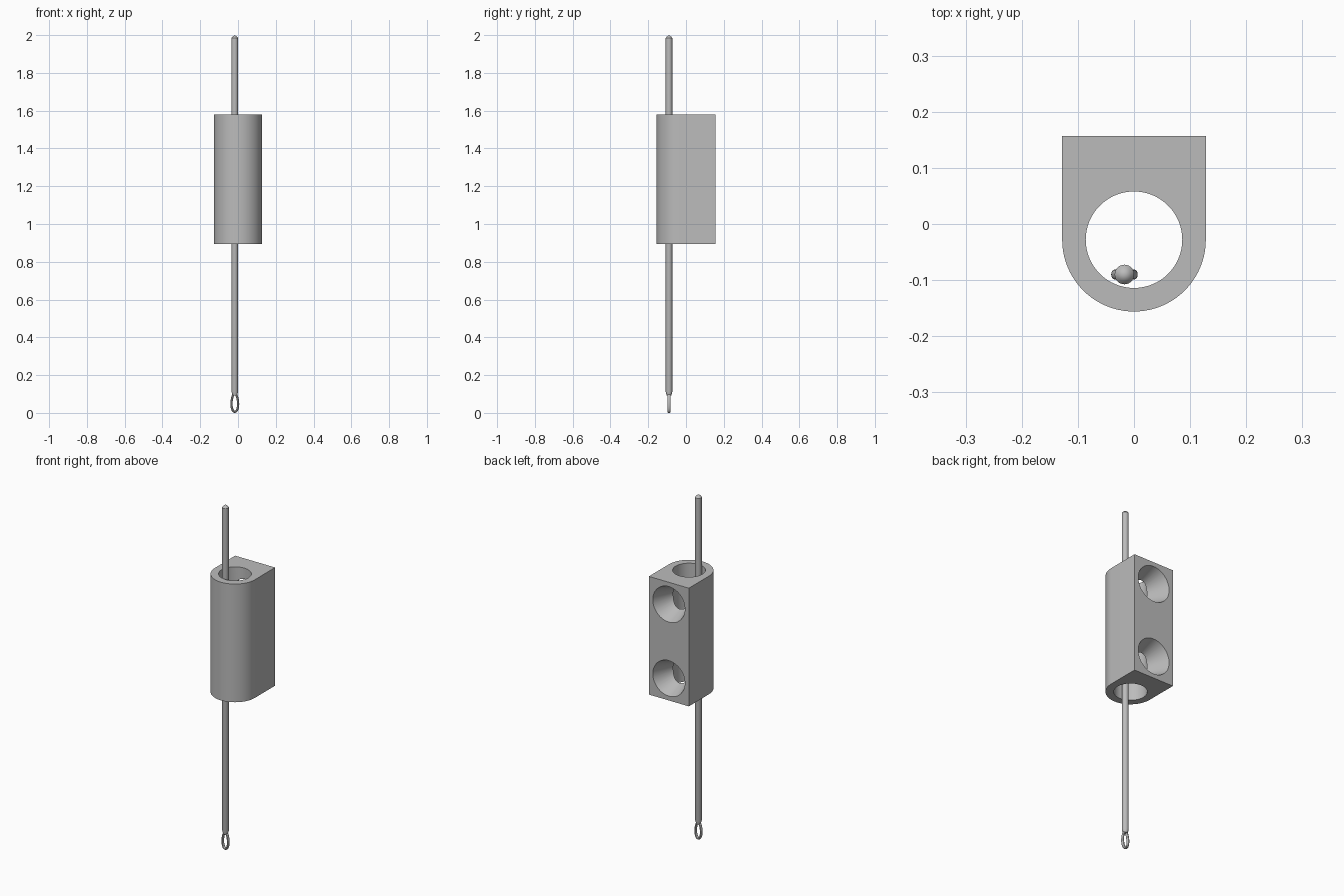
import bpy
import bmesh
from math import pi, sin, cos
from mathutils import Matrix, Vector

cube = bpy.data.objects.get("Cube")
if cube:
    bpy.data.objects.remove(cube, do_unlink=True)

grey = bpy.data.materials.new("mid grey")
grey.use_nodes = True
COLOUR = (0.5, 0.5, 0.5, 1)
grey.diffuse_color = COLOUR
grey.node_tree.nodes["Principled BSDF"].inputs["Base Color"].default_value = COLOUR


def add_object(name, bm):
    bmesh.ops.recalc_face_normals(bm, faces=bm.faces)
    mesh = bpy.data.meshes.new(name)
    bm.to_mesh(mesh)
    bm.free()
    obj = bpy.data.objects.new(name, mesh)
    bpy.context.collection.objects.link(obj)
    mesh.materials.append(grey)
    return obj


def select_only(obj):
    bpy.ops.object.select_all(action='DESELECT')
    obj.select_set(True)
    bpy.context.view_layer.objects.active = obj


def smooth(obj):
    select_only(obj)
    bpy.ops.object.shade_smooth_by_angle(angle=pi / 6)


def cone(name, r1, r2, depth, matrix):
    bm = bmesh.new()
    bmesh.ops.create_cone(bm, cap_ends=True, segments=64, radius1=r1,
                          radius2=r2, depth=depth, matrix=matrix)
    return add_object(name, bm)


# Housing: U-shaped profile, round at the front and flat at the back
HALF, AXIS_Y, BACK = 0.128, -0.028, 0.157
BOTTOM, TOP = 0.895, 1.58
profile = [(HALF, BACK), (-HALF, BACK)]
profile += [(HALF * cos(pi + pi * i / 40), AXIS_Y + HALF * sin(pi + pi * i / 40))
            for i in range(41)]
bm = bmesh.new()
base = bm.faces.new([bm.verts.new((x, y, BOTTOM)) for x, y in profile])
top = bmesh.ops.extrude_face_region(bm, geom=[base])["geom"]
bmesh.ops.translate(bm, vec=(0, 0, TOP - BOTTOM),
                    verts=[v for v in top if isinstance(v, bmesh.types.BMVert)])
housing = add_object("housing", bm)

# Vertical bore and two tapered holes in the back
cutters = [cone("bore_cutter", 0.086, 0.086, 1,
                Matrix.Translation((0, AXIS_Y, (TOP + BOTTOM) / 2)))]
for z in (BOTTOM + 0.128, TOP - 0.128):
    cutters.append(cone("hole_cutter", 0.042, 0.106, 0.165,
                        Matrix.Translation((0, 0.0825, z)) @ Matrix.Rotation(-pi / 2, 4, 'X')))
select_only(housing)
for cutter in cutters:
    mod = housing.modifiers.new("cut", 'BOOLEAN')
    mod.operation = 'DIFFERENCE'
    mod.solver = 'EXACT'
    mod.object = cutter
    bpy.ops.object.modifier_apply(modifier=mod.name)
    bpy.data.objects.remove(cutter, do_unlink=True)
smooth(housing)

# Rod with a blunt conical tip
ROD_X, ROD_Y = -0.017, -0.09
RINGS = [(0.012, 0.092), (0.0175, 0.112), (0.0175, 1.984), (0.012, 1.992)]
SIDES = 24
bm = bmesh.new()
loops = [[bm.verts.new((ROD_X + r * cos(2 * pi * i / SIDES),
                        ROD_Y + r * sin(2 * pi * i / SIDES), z))
          for i in range(SIDES)] for r, z in RINGS]
tip = bm.verts.new((ROD_X, ROD_Y, 2))
bm.faces.new(loops[0])
for i in range(SIDES):
    j = (i + 1) % SIDES
    for low, high in zip(loops, loops[1:]):
        bm.faces.new((low[i], low[j], high[j], high[i]))
    bm.faces.new((loops[-1][i], loops[-1][j], tip))
smooth(add_object("rod", bm))

# Egg-shaped wire eye at the foot of the rod
STEPS, WIRE = 40, 12
bm = bmesh.new()
rings = []
for s in range(STEPS):
    a = 2 * pi * s / STEPS
    centre = Vector((0.0175 * sin(a) * (1 + 0.15 * cos(a)), 0, 0.054 - 0.048 * cos(a)))
    outward = Vector((sin(a) / 0.0175, 0, -cos(a) / 0.048)).normalized()
    ring = []
    for w in range(WIRE):
        b = 2 * pi * w / WIRE
        p = centre + outward * 0.006 * cos(b) + Vector((0, 0.009 * sin(b), 0))
        ring.append(bm.verts.new(p + Vector((ROD_X, ROD_Y, 0))))
    rings.append(ring)
for s in range(STEPS):
    for w in range(WIRE):
        n, m = (s + 1) % STEPS, (w + 1) % WIRE
        bm.faces.new((rings[s][w], rings[n][w], rings[n][m], rings[s][m]))
smooth(add_object("wire_eye", bm))
